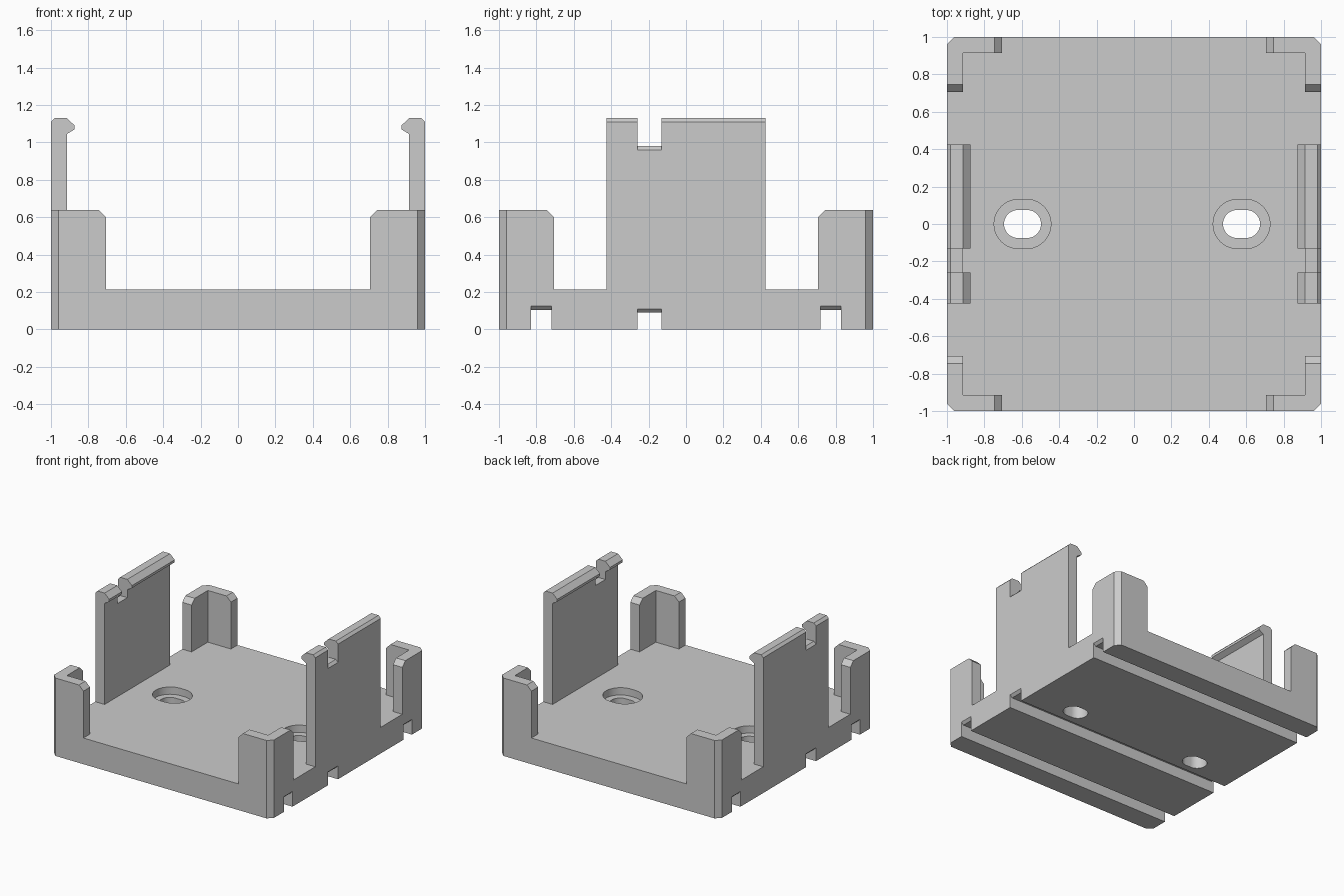
import bpy, bmesh, math
from mathutils import Vector

if "Cube" in bpy.data.objects:
    bpy.data.objects.remove(bpy.data.objects["Cube"])

grey = bpy.data.materials.new("light grey plastic")
grey.use_nodes = True
colour = (0.6, 0.6, 0.6, 1)
grey.diffuse_color = colour
grey.node_tree.nodes["Principled BSDF"].inputs["Base Color"].default_value = colour

FLOOR, POST_TOP, WALL_TOP = 0.215, 0.64, 1.13
THICK, CUT = 0.085, 0.04
NOTCH = (-0.26, -0.13)


def prism(name, points, axis, low, high, bevel_rule=None):
    """Extrude a closed outline along z (points are x, y) or along y (points are x, z)."""
    bm = bmesh.new()
    place = (lambda p: (p[0], p[1], low)) if axis == "z" else (lambda p: (p[0], low, p[1]))
    face = bm.faces.new([bm.verts.new(place(p)) for p in points])
    moved = bmesh.ops.extrude_face_region(bm, geom=[face], use_keep_orig=True)["geom"]
    step = Vector((0, 0, high - low)) if axis == "z" else Vector((0, high - low, 0))
    bmesh.ops.translate(bm, vec=step, verts=[v for v in moved if isinstance(v, bmesh.types.BMVert)])
    bmesh.ops.recalc_face_normals(bm, faces=bm.faces)
    if bevel_rule:
        edges = [e for e in bm.edges if bevel_rule(e)]
        bmesh.ops.bevel(bm, geom=edges, offset=CUT, segments=1, affect="EDGES")
        bmesh.ops.recalc_face_normals(bm, faces=bm.faces)
    mesh = bpy.data.meshes.new(name)
    bm.to_mesh(mesh)
    bm.free()
    mesh.materials.append(grey)
    obj = bpy.data.objects.new(name, mesh)
    bpy.context.collection.objects.link(obj)
    return obj


def cut(target, cutter):
    """Subtract the cutter from the target and remove it."""
    cutter.hide_render = True
    mod = target.modifiers.new("cut", "BOOLEAN")
    mod.operation, mod.solver, mod.object = "DIFFERENCE", "EXACT", cutter
    bpy.context.view_layer.objects.active = target
    bpy.ops.object.modifier_apply(modifier=mod.name)
    bpy.data.objects.remove(cutter)


def slot_outline(cx, radius, half_straight, steps=20):
    points = []
    for side, start in ((1, -math.pi / 2), (-1, math.pi / 2)):
        for i in range(steps + 1):
            a = start + math.pi * i / steps
            points.append((cx + side * half_straight + radius * math.cos(a), radius * math.sin(a)))
    return points


# Base plate with chamfered corners
e = 1 - CUT
base = prism("base_plate", [(-e, -1), (e, -1), (1, -e), (1, e), (e, 1), (-e, 1), (-1, e), (-1, -e)],
             "z", 0, FLOOR)

# Strap grooves under the base, flared at both ends
for y0, y1, depth in ((-0.83, -0.72, 0.105), (*NOTCH, 0.09), (0.72, 0.83, 0.105)):
    flare = depth + CUT
    cut(base, prism("groove_cutter", [(-1.02, -0.1), (1.02, -0.1), (1.02, flare), (0.98, depth),
                                      (-0.98, depth), (-1.02, flare)], "y", y0, y1))

# Counterbored screw slots
for cx in (-0.596, 0.575):
    cut(base, prism("counterbore_cutter", slot_outline(cx, 0.132, 0.02), "z", FLOOR - 0.06, 0.3))
    cut(base, prism("slot_cutter", slot_outline(cx, 0.075, 0.024), "z", -0.1, 0.25))

# Snap walls with hooked tops and a strap notch
for side, sx in (("right", -1), ("left", 1)):
    inner = 1 - THICK
    hook = [(1, FLOOR), (1, WALL_TOP - 0.02), (0.98, WALL_TOP), (inner, WALL_TOP), (0.873, 1.09),
            (0.873, 1.07), (inner, 1.045), (inner, FLOOR)]
    wall = prism(side + "_snap_wall", [(sx * x, z) for x, z in hook], "y", -0.425, 0.425)
    notch = [(0.8, 1.3), (0.8, 0.98), (0.98, 0.98), (1.02, 0.94), (1.02, 1.3)]
    cut(wall, prism("notch_cutter", [(sx * x, z) for x, z in notch], "y", *NOTCH))


# Corner posts, L-shaped, with the top edge of each end chamfered
def is_post_end(edge):
    a, b = (v.co for v in edge.verts)
    if min(a.z, b.z) < POST_TOP - 0.001:
        return False
    return any(abs(abs(a[i]) - 0.705) < 0.001 and abs(abs(b[i]) - 0.705) < 0.001 for i in (0, 1))


inner, end = 1 - THICK, 0.705
corner = [(end, 1), (e, 1), (1, e), (1, end), (inner, end), (inner, inner), (end, inner)]
for depth_name, sy in (("front", -1), ("back", 1)):
    for side, sx in (("right", -1), ("left", 1)):
        prism(f"{depth_name}_{side}_corner_post", [(sx * x, sy * y) for x, y in corner],
              "z", FLOOR, POST_TOP, is_post_end)

# Smooth the rounded slots, keep all other edges sharp
bpy.ops.object.select_all(action="DESELECT")
base.select_set(True)
bpy.context.view_layer.objects.active = base
bpy.ops.object.shade_smooth_by_angle(angle=math.radians(30))
